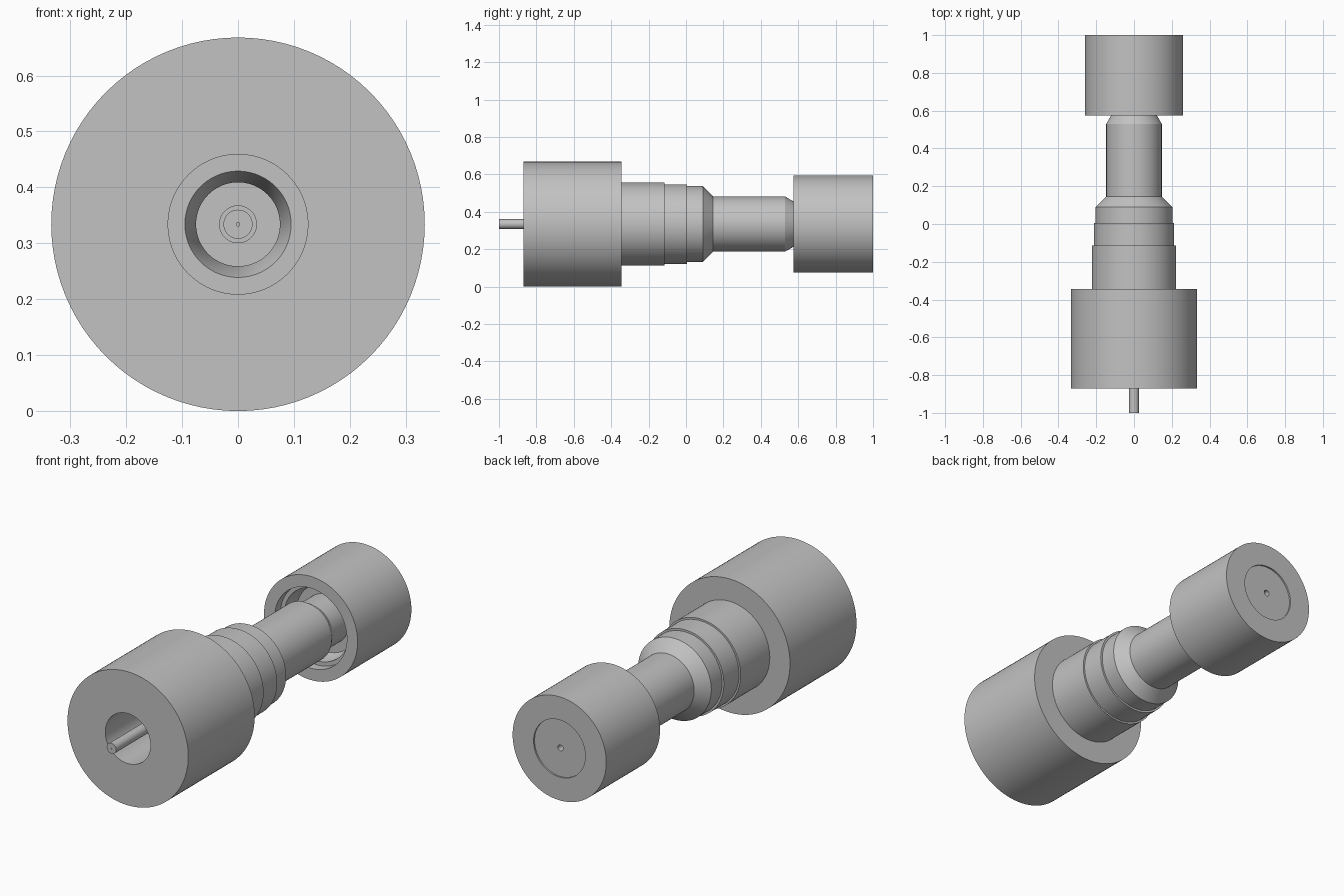
import bpy
import bmesh
import math

if "Cube" in bpy.data.objects:
    bpy.data.objects.remove(bpy.data.objects["Cube"], do_unlink=True)

AXIS_Z = 0.334
SEGMENTS = 96

grey = bpy.data.materials.new("plain grey")
grey.use_nodes = True
colour = (0.54, 0.54, 0.54, 1)
grey.diffuse_color = colour
grey.node_tree.nodes["Principled BSDF"].inputs["Base Color"].default_value = colour


def lathe(name, profile, closed=False):
    """Turn (y, radius) points around the long axis; open ends get flat caps."""
    bm = bmesh.new()
    rings = []
    for y, r in profile:
        angles = [math.tau * i / SEGMENTS for i in range(SEGMENTS)]
        rings.append([bm.verts.new((r * math.cos(a), y, AXIS_Z + r * math.sin(a)))
                      for a in angles])
    pairs = list(zip(rings, rings[1:]))
    if closed:
        pairs.append((rings[-1], rings[0]))
    else:
        bm.faces.new(rings[0])
        bm.faces.new(rings[-1])
    for a, b in pairs:
        for i in range(SEGMENTS):
            j = (i + 1) % SEGMENTS
            bm.faces.new((a[i], a[j], b[j], b[i]))
    bmesh.ops.recalc_face_normals(bm, faces=bm.faces)
    mesh = bpy.data.meshes.new(name)
    bm.to_mesh(mesh)
    bm.free()
    mesh.materials.append(grey)
    obj = bpy.data.objects.new(name, mesh)
    bpy.context.collection.objects.link(obj)
    bpy.ops.object.select_all(action="DESELECT")
    obj.select_set(True)
    bpy.context.view_layer.objects.active = obj
    bpy.ops.object.shade_smooth_by_angle(angle=math.radians(25))
    return obj


# Wide front sleeve with a through bore
lathe("front_sleeve", [(-0.87, 0.125), (-0.87, 0.334), (-0.345, 0.334), (-0.345, 0.125)],
      closed=True)

# Stepped body with a tapered seat inside, running back into the shaft
lathe("stepped_body", [
    (-0.2, 0.033), (-0.24, 0.033), (-0.24, 0.075), (-0.29, 0.075), (-0.345, 0.095),
    (-0.345, 0.222), (-0.115, 0.222), (-0.115, 0.213), (0.005, 0.213),
    (0.005, 0.203), (0.09, 0.203), (0.145, 0.147), (0.53, 0.147),
    (0.575, 0.121), (0.72, 0.121)])

# Thin pin with a tiny centre dimple at its tip
lathe("front_pin", [(-0.995, 0.003), (-1.0, 0.003), (-1.0, 0.026), (-0.2, 0.026)])

# Rear cup: recessed front, shallow round panel and centre hole at the back
lathe("rear_cup", [
    (0.7, 0.1), (0.7, 0.165), (0.66, 0.18), (0.62, 0.18), (0.62, 0.2), (0.575, 0.2),
    (0.575, 0.259), (1.0, 0.259), (1.0, 0.143), (0.992, 0.143), (0.992, 0.015),
    (0.94, 0.015)])
